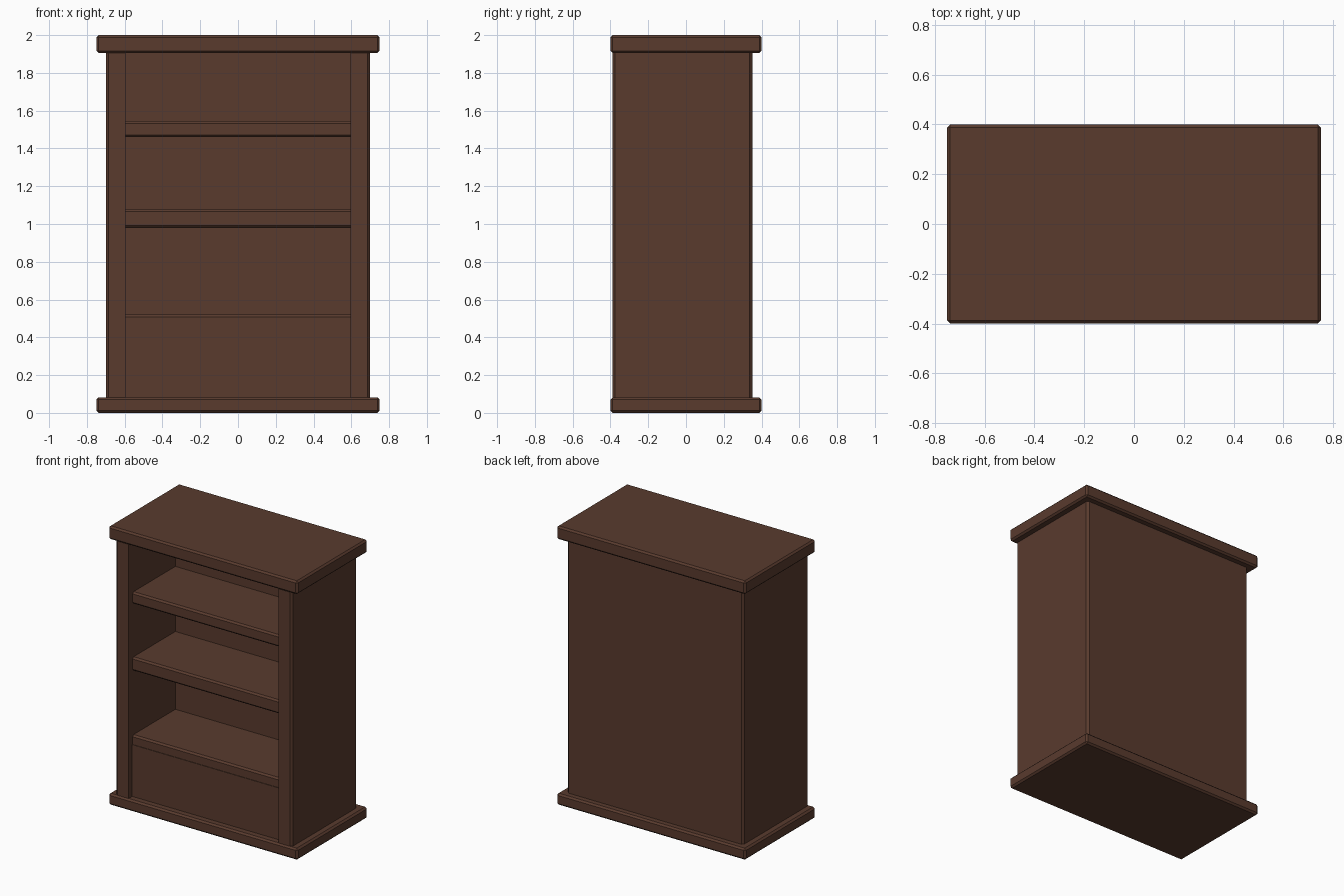
import bpy
import bmesh

cube = bpy.data.objects.get("Cube")
if cube:
    bpy.data.objects.remove(cube, do_unlink=True)

# Dark stained wood
wood = bpy.data.materials.new("dark brown wood")
wood.use_nodes = True
colour = (0.1, 0.043, 0.027, 1)
wood.diffuse_color = colour
bsdf = next(n for n in wood.node_tree.nodes if n.type == "BSDF_PRINCIPLED")
bsdf.inputs["Base Color"].default_value = colour

BEVEL = 0.012
BASE_TOP, SLAB_BOTTOM = 0.082, 1.905
INNER_X, INNER_BACK = 0.595, 0.14
SHELF_FRONT = -0.345


def finish(name, bm):
    bmesh.ops.recalc_face_normals(bm, faces=bm.faces)
    mesh = bpy.data.meshes.new(name)
    bm.to_mesh(mesh)
    bm.free()
    mesh.materials.append(wood)
    obj = bpy.data.objects.new(name, mesh)
    bpy.context.collection.objects.link(obj)
    return obj


def box(name, half_width, y, z, bevel=0):
    """Box centred on x, between the given y and z limits."""
    bm = bmesh.new()
    bmesh.ops.create_cube(bm, size=1)
    for v in bm.verts:
        v.co = (v.co.x * 2 * half_width,
                y[0] if v.co.y < 0 else y[1],
                z[0] if v.co.z < 0 else z[1])
    obj = finish(name, bm)
    if bevel:
        mod = obj.modifiers.new("Bevel", "BEVEL")
        mod.width = bevel
        mod.segments = 1
    return obj


# Carcass: a U-shaped plan with chamfered outer corners, open at the front
half_plan = [(INNER_X, INNER_BACK), (INNER_X, -0.39), (0.685, -0.39),
             (0.70, -0.375), (0.70, 0.337), (0.685, 0.352)]
plan = half_plan + [(-x, y) for x, y in reversed(half_plan)]
bm = bmesh.new()
face = bm.faces.new([bm.verts.new((x, y, BASE_TOP)) for x, y in plan])
walls = bmesh.ops.extrude_face_region(bm, geom=[face])
for v in walls["geom"]:
    if isinstance(v, bmesh.types.BMVert):
        v.co.z = SLAB_BOTTOM
finish("carcass", bm)

# Overhanging slabs at the bottom and top
box("base_plinth", 0.75, (-0.4, 0.4), (0, BASE_TOP), BEVEL)
box("top_slab", 0.75, (-0.4, 0.4), (SLAB_BOTTOM, 2), BEVEL)

# Shelves
shelves = {"lower_shelf": (0.43, 0.52),
           "middle_shelf": (0.98, 1.078),
           "upper_shelf": (1.46, 1.545)}
for name, z in shelves.items():
    box(name, INNER_X + 0.02, (SHELF_FRONT, INNER_BACK + 0.02), z, BEVEL)

# Closed panel below the lowest shelf
box("bottom_panel", INNER_X, (SHELF_FRONT - 0.004, INNER_BACK), (BASE_TOP, 0.453))
